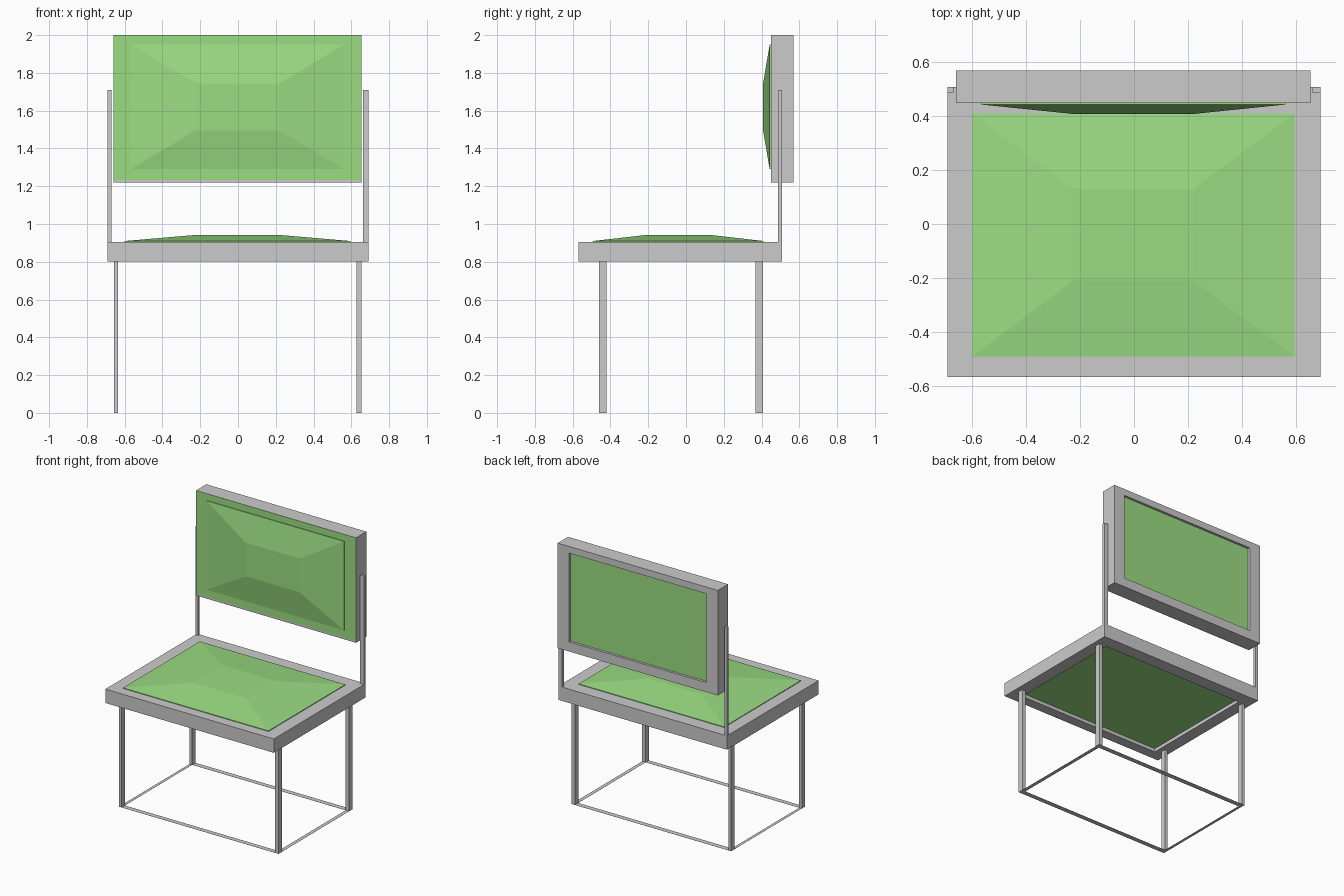
import bpy
import bmesh
from mathutils import Matrix

if "Cube" in bpy.data.objects:
    bpy.data.objects.remove(bpy.data.objects["Cube"])

green = bpy.data.materials.new("green_fabric")
green.diffuse_color = (0.33, 0.72, 0.225, 1)
green.use_nodes = True
green.node_tree.nodes["Principled BSDF"].inputs["Base Color"].default_value = green.diffuse_color


def finish(name, bm, mat=None, matrix=None):
    if matrix:
        bm.transform(matrix)
    bmesh.ops.recalc_face_normals(bm, faces=bm.faces)
    me = bpy.data.meshes.new(name)
    bm.to_mesh(me)
    bm.free()
    if mat:
        me.materials.append(mat)
    ob = bpy.data.objects.new(name, me)
    bpy.context.collection.objects.link(ob)
    return ob


def loop(bm, rect, z):
    x0, x1, y0, y1 = rect
    return [bm.verts.new(p) for p in ((x0, y0, z), (x1, y0, z), (x1, y1, z), (x0, y1, z))]


def bridge(bm, a, b):
    for i in range(4):
        j = (i + 1) % 4
        bm.faces.new((a[i], a[j], b[j], b[i]))


def frame(name, outer, inner, z0, z1, mat=None, matrix=None):
    """Rectangular ring with an open middle."""
    bm = bmesh.new()
    loops = [loop(bm, r, z) for r, z in ((outer, z0), (outer, z1), (inner, z1), (inner, z0))]
    for i in range(4):
        bridge(bm, loops[i], loops[(i + 1) % 4])
    return finish(name, bm, mat, matrix)


def block(name, levels, mat=None, matrix=None):
    """Closed stack of rectangles, each given as (rect, height)."""
    bm = bmesh.new()
    loops = [loop(bm, r, z) for r, z in levels]
    for a, b in zip(loops, loops[1:]):
        bridge(bm, a, b)
    bm.faces.new(loops[0])
    bm.faces.new(loops[-1])
    return finish(name, bm, mat, matrix)


# Seat frame and faceted cushion
seat_hole = (-0.60, 0.595, -0.492, 0.41)
frame("seat_frame", (-0.692, 0.692, -0.568, 0.508), seat_hole, 0.802, 0.905)
block("seat_cushion", [(seat_hole, 0.828), (seat_hole, 0.91),
                       ((-0.225, 0.22, -0.21, 0.13), 0.942)], green)

# Backrest, drawn flat as (x, z) and stood upright so local height points to -y
upright = Matrix(((1, 0, 0, 0), (0, 0, -1, 0), (0, 1, 0, 0), (0, 0, 0, 1)))
back_outer = (-0.66, 0.655, 1.22, 2.0)
back_hole = (-0.567, 0.562, 1.29, 1.95)
frame("backrest_frame", back_outer, back_hole, -0.57, -0.450, None, upright)
frame("backrest_front_cover", (-0.66, 0.655, 1.233, 2.0), back_hole,
      -0.450, -0.449, green, upright)
block("backrest_cushion", [(back_hole, -0.552), (back_hole, -0.443),
                           ((-0.225, 0.22, 1.495, 1.745), -0.408)], green, upright)

# Backrest posts
for side, x0, x1 in (("left", -0.692, -0.67), ("right", 0.662, 0.692)):
    r = (x0, x1, 0.488, 0.508)
    block(side + "_back_post", [(r, 0.905), (r, 1.71)])

# Legs
for side, x0, x1 in (("left", -0.656, -0.634), ("right", 0.627, 0.655)):
    for end, y0, y1 in (("front", -0.46, -0.422), ("back", 0.368, 0.407)):
        r = (x0, x1, y0, y1)
        block(f"{end}_{side}_leg", [(r, 0), (r, 0.803)])

# Paper-thin floor rail joining the legs
frame("floor_rail", (-0.656, 0.655, -0.46, 0.407), (-0.634, 0.627, -0.422, 0.368), 0, 0.0005)
